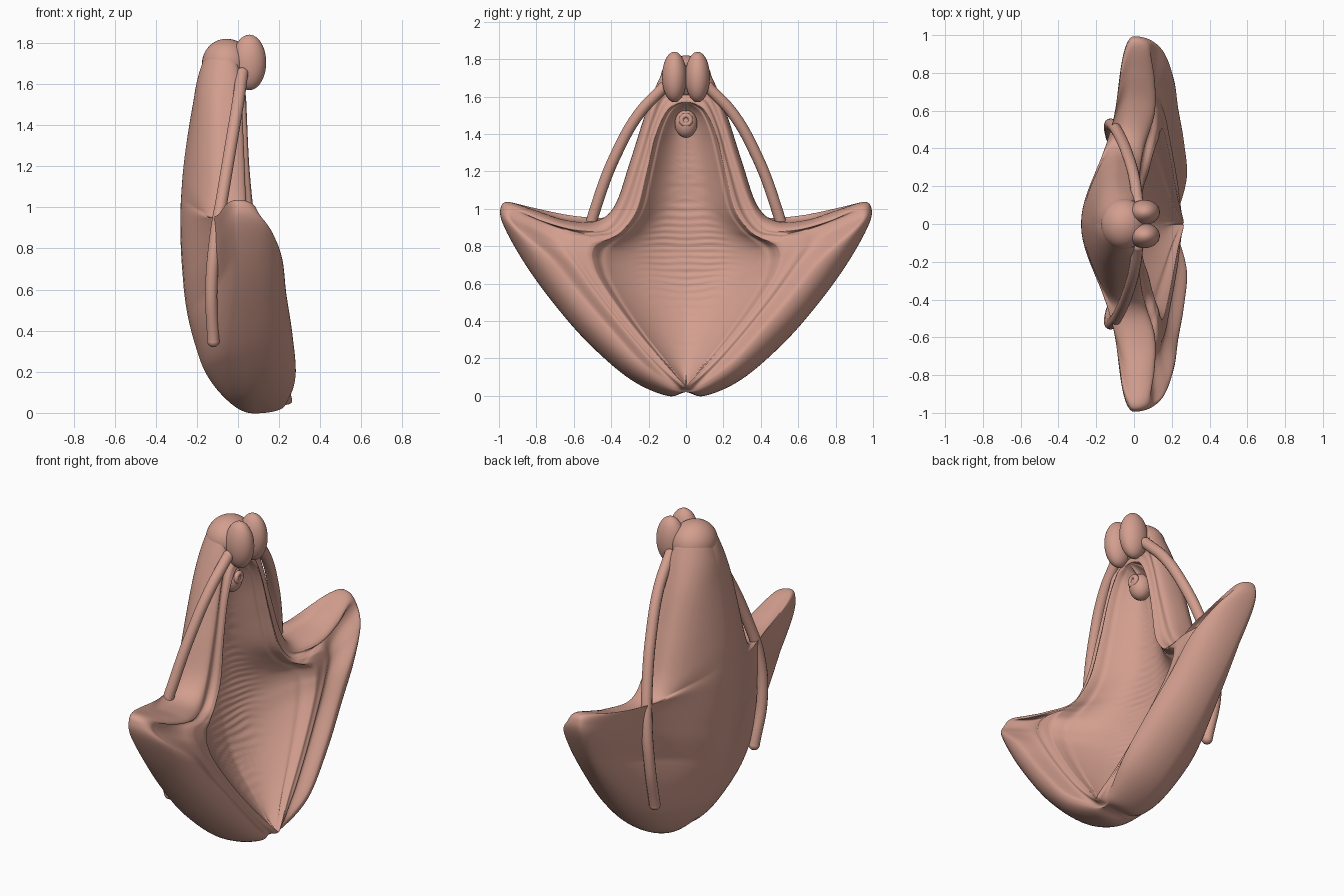
import bpy, bmesh, math
from mathutils import Vector, noise

if "Cube" in bpy.data.objects:
    bpy.data.objects.remove(bpy.data.objects["Cube"])

skin = bpy.data.materials.new("salmon_pink")
skin.diffuse_color = (0.65, 0.345, 0.275, 1)
skin.use_nodes = True
skin.node_tree.nodes["Principled BSDF"].inputs["Base Color"].default_value = skin.diffuse_color


def finish(ob, name):
    ob.name = name
    ob.data.materials.clear()
    ob.data.materials.append(skin)
    for p in ob.data.polygons:
        p.use_smooth = True
    return ob


def spline(pts, n):
    """Catmull-Rom, mirrored across y = 0 at both ends."""
    pts = [Vector(p) for p in pts]
    flip = lambda v: Vector((v.x, -v.y, v.z))
    ext = [flip(pts[1])] + pts + [flip(pts[-2])]
    out = []
    for i in range(len(pts) - 1):
        a, b, c, d = ext[i:i + 4]
        for k in range(n):
            t = k / n
            out.append(0.5 * (2 * b + (c - a) * t + (2 * a - 5 * b + 4 * c - d) * t * t
                              + (3 * b - a - 3 * c + d) * t ** 3))
    return out + [pts[-1]]


# Contours of one half, bottom centre to top centre, as (y, z, x)
outline = [(0, .02, .08), (.1, 0, .08), (.3, .09, .08), (.53, .29, .06), (.72, .51, .04), (.87, .72, .02),
           (.975, .91, 0), (.992, 1.0, 0), (.95, 1.037, 0), (.80, .99, -.01), (.64, .94, -.03),
           (.48, .935, -.05), (.38, 1.02, -.08), (.3, 1.25, -.08), (.22, 1.5, -.08), (.15, 1.68, -.06),
           (.09, 1.78, -.06), (0, 1.81, -.06)]
crest = [(0, .02, .2), (.08, .05, .235), (.25, .18, .28), (.43, .38, .265), (.60, .58, .235), (.74, .75, .215),
         (.87, .87, .17), (.93, .95, .11), (.90, .985, .09), (.76, .93, .11), (.60, .89, .11),
         (.43, .895, .06), (.34, 1.02, .04), (.26, 1.25, .03), (.19, 1.48, .02), (.13, 1.63, .01),
         (.07, 1.69, 0), (0, 1.7, 0)]
rim = [(0, .05, .26), (.02, .07, .262), (.12, .18, .235), (.25, .33, .21), (.38, .5, .185), (.47, .64, .165),
       (.5, .72, .155), (.505, .76, .15), (.49, .8, .14), (.45, .825, .13), (.41, .84, .115),
       (.345, .88, .095), (.265, .99, .075), (.21, 1.2, .055), (.16, 1.4, .045), (.105, 1.52, .04),
       (.05, 1.56, .035), (0, 1.57, .035)]
# Centre lines of the back and of the inner floor, as (z, x)
spine = [(.02, .08), (.04, -.01), (.1, -.09), (.2, -.16), (.32, -.205), (.45, -.24), (.57, -.26), (.68, -.27),
         (.78, -.277), (.88, -.28), (.98, -.28), (1.08, -.275), (1.2, -.265), (1.35, -.245), (1.5, -.22),
         (1.63, -.195), (1.74, -.15), (1.81, -.06)]
floor = [(.055, .255), (.1, .2), (.17, .14), (.26, .07), (.36, 0), (.46, -.05), (.55, -.08), (.63, -.1),
         (.7, -.11), (.78, -.12), (.86, -.12), (.95, -.12), (1.05, -.12), (1.18, -.11), (1.3, -.1),
         (1.42, -.08), (1.5, -.04), (1.56, .02)]
SUB = 8
O, C, R = [spine_pts for spine_pts in
           (spline([(x, y, z) for y, z, x in c], SUB) for c in (outline, crest, rim))]
S, M = [spline([(x, 0, z) for z, x in c], SUB) for c in (spine, floor)]
clamp = lambda v: max(0.0, min(1.0, v))
bulge = lambda y: math.exp(-(y / .37) ** 2)


def rib(o, c, r, s, m):
    """One strip: back centre, outer edge, crest, rim, inner floor centre."""
    pts = []
    wing = clamp((o.z - .3) / .45) * clamp((o.y - .2) / .3)
    for k in range(28):                       # rounded back, central bulge and flat wings
        t = math.sin(k / 28 * math.pi / 2)
        p = s.lerp(o, t)
        f = math.sqrt(1 - t * t)
        if wing > 0:
            g = (bulge(p.y) - bulge(o.y)) / (1 - bulge(o.y))
            f = (1 - wing) * f + wing * (.33 * math.sqrt(1 - t ** 5) + .67 * g)
        p.x = o.x + (s.x - o.x) * f
        pts.append(p)
    for k in range(12):                       # bulging outer lip
        a = k / 12 * math.pi / 2
        p = o.lerp(c, 1 - math.cos(a))
        p.x = o.x + (c.x - o.x) * math.sin(a)
        pts.append(p)
    width = (c - r).length
    for k in range(14):                       # groove with a raised fold beside the rim
        t = k / 14
        p = c.lerp(r, t)
        p.x = c.x + (r.x - c.x) * t * t * (3 - 2 * t)
        p.x -= min(.025, .2 * width) * math.sin(math.pi * t) ** 2
        p.x += min(.012, .08 * width) * math.exp(-((t - .72) / .08) ** 2)
        pts.append(p)
    for k in range(31):                       # inner wall and wrinkled floor
        t = (k / 30) ** 1.3
        p = r.lerp(m, t)
        p.x = m.x + (r.x - m.x) * (1 - t) ** 2.3
        w = clamp(t * 3 - 1.2) * clamp((p.z - .15) * 4) * clamp((1.5 - p.z) * 5)
        p.x += .003 * w * math.sin(p.z * 170 + 6 * noise.noise(p * 6))
        p.x -= .012 * math.exp(-((t - .1) / .035) ** 2) * clamp(r.y * 10)
        pts.append(p)
    return pts


# Main body with both wings
bm = bmesh.new()
ribs = [rib(*a) for a in zip(O, C, R, S, M)]
for side in (1, -1):
    grid = [[bm.verts.new((p.x, side * p.y, p.z)) for p in row] for row in ribs]
    for a, b in zip(grid, grid[1:]):
        for j in range(len(a) - 1):
            q = (a[j], a[j + 1], b[j + 1], b[j])
            bm.faces.new(q if side > 0 else q[::-1])
bmesh.ops.remove_doubles(bm, verts=bm.verts, dist=.0004)
bmesh.ops.dissolve_degenerate(bm, edges=bm.edges, dist=.0002)
bmesh.ops.recalc_face_normals(bm, faces=bm.faces)
me = bpy.data.meshes.new("body")
bm.to_mesh(me)
bm.free()
body = bpy.data.objects.new("body", me)
bpy.context.collection.objects.link(body)
finish(body, "body")


def ellipsoid(name, loc, rad):
    bpy.ops.mesh.primitive_uv_sphere_add(segments=40, ring_count=24, radius=1, location=loc)
    ob = bpy.context.object
    ob.scale = rad
    return finish(ob, name)


# Rounded head at the top and the two lobes in front of it
ellipsoid("head", (-.055, 0, 1.70), (.12, .135, .12))
for side in (1, -1):
    ellipsoid("lobe", (.055, side * .062, 1.705), (.082, .066, .135))

# Small knob with a ring-shaped opening
ellipsoid("knob", (-.045, 0, 1.455), (.06, .06, .075))
bpy.ops.mesh.primitive_torus_add(major_radius=.024, minor_radius=.014, major_segments=32, minor_segments=12,
                                 location=(.004, 0, 1.475), rotation=(0, math.pi / 2, 0))
finish(bpy.context.object, "knob_ring")

# Slender side cords running from the lobes down the back
path = [(.02, .12, 1.65), (0, .25, 1.51), (-.035, .37, 1.3), (-.075, .465, 1.06), (-.11, .52, .85),
        (-.13, .52, .6), (-.12, .46, .35)]
for side in (1, -1):
    cu = bpy.data.curves.new("cord", 'CURVE')
    cu.dimensions = '3D'
    cu.bevel_depth = .03
    cu.bevel_resolution = 5
    cu.resolution_u = 10
    sp = cu.splines.new('BEZIER')
    sp.bezier_points.add(len(path) - 1)
    for bp, (x, y, z) in zip(sp.bezier_points, path):
        bp.co = (x, side * y, z)
        bp.handle_left_type = bp.handle_right_type = 'AUTO'
    ob = bpy.data.objects.new("cord", cu)
    bpy.context.collection.objects.link(ob)
    bpy.ops.object.select_all(action='DESELECT')
    ob.select_set(True)
    bpy.context.view_layer.objects.active = ob
    bpy.ops.object.convert(target='MESH')
    finish(bpy.context.object, "cord")
    for x, y, z in (path[0], path[-1]):
        ellipsoid("cord_end", (x, side * y, z), (.03, .03, .03))
